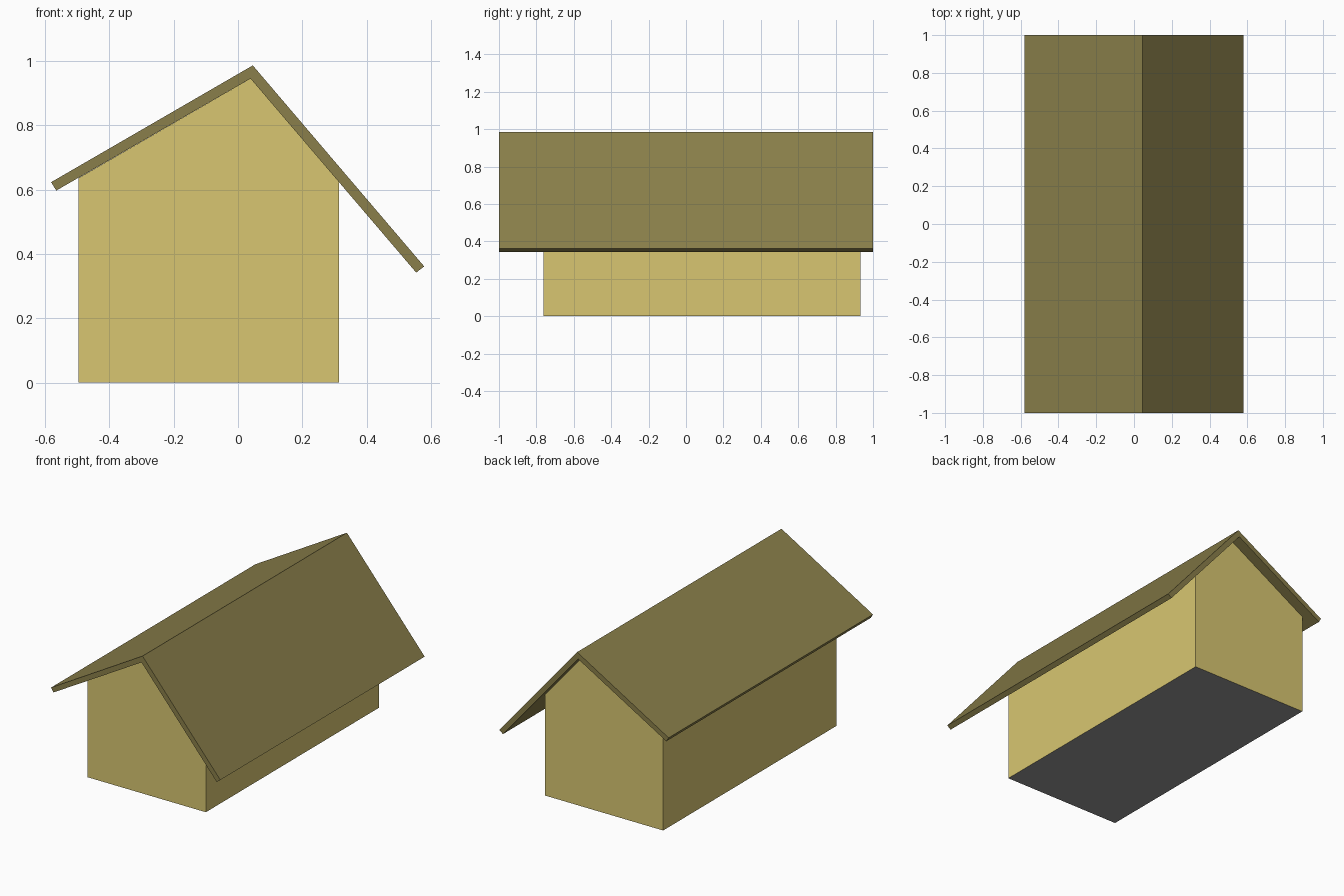
import bpy, bmesh

if "Cube" in bpy.data.objects:
    bpy.data.objects.remove(bpy.data.objects["Cube"])


def material(name, rgb):
    m = bpy.data.materials.new(name)
    m.diffuse_color = (*rgb, 1)
    m.use_nodes = True
    m.node_tree.nodes["Principled BSDF"].inputs["Base Color"].default_value = m.diffuse_color
    return m


def extrude_profile(name, profile, y0, y1, mat):
    """Extrude an x/z outline along y into a closed solid."""
    bm = bmesh.new()
    face = bm.faces.new([bm.verts.new((x, y0, z)) for x, z in profile])
    new = bmesh.ops.extrude_face_region(bm, geom=[face])["geom"]
    moved = [v for v in new if isinstance(v, bmesh.types.BMVert)]
    bmesh.ops.translate(bm, verts=moved, vec=(0, y1 - y0, 0))
    bmesh.ops.recalc_face_normals(bm, faces=bm.faces)
    mesh = bpy.data.meshes.new(name)
    bm.to_mesh(mesh)
    bm.free()
    obj = bpy.data.objects.new(name, mesh)
    bpy.context.collection.objects.link(obj)
    mesh.materials.append(mat)
    return obj


wall_mat = material("wall_yellow", (0.686, 0.565, 0.165))
roof_mat = material("roof_olive", (0.254, 0.212, 0.069))
floor_mat = material("floor_grey", (0.3, 0.3, 0.3))

# House body: off-centre gable outline
body = extrude_profile("house_body", [
    (-0.496, 0), (0.314, 0), (0.314, 0.624), (0.039, 0.945), (-0.496, 0.636),
], -0.763, 0.932, wall_mat)

# Grey underside
body.data.materials.append(floor_mat)
for poly in body.data.polygons:
    if poly.normal.z < -0.9:
        poly.material_index = 1

# Roof: one bent slab, longer and steeper on the right
extrude_profile("roof", [
    (-0.581, 0.623), (-0.565, 0.597), (0.039, 0.945),
    (0.554, 0.342), (0.579, 0.361), (0.046, 0.986),
], -1, 1, roof_mat)
